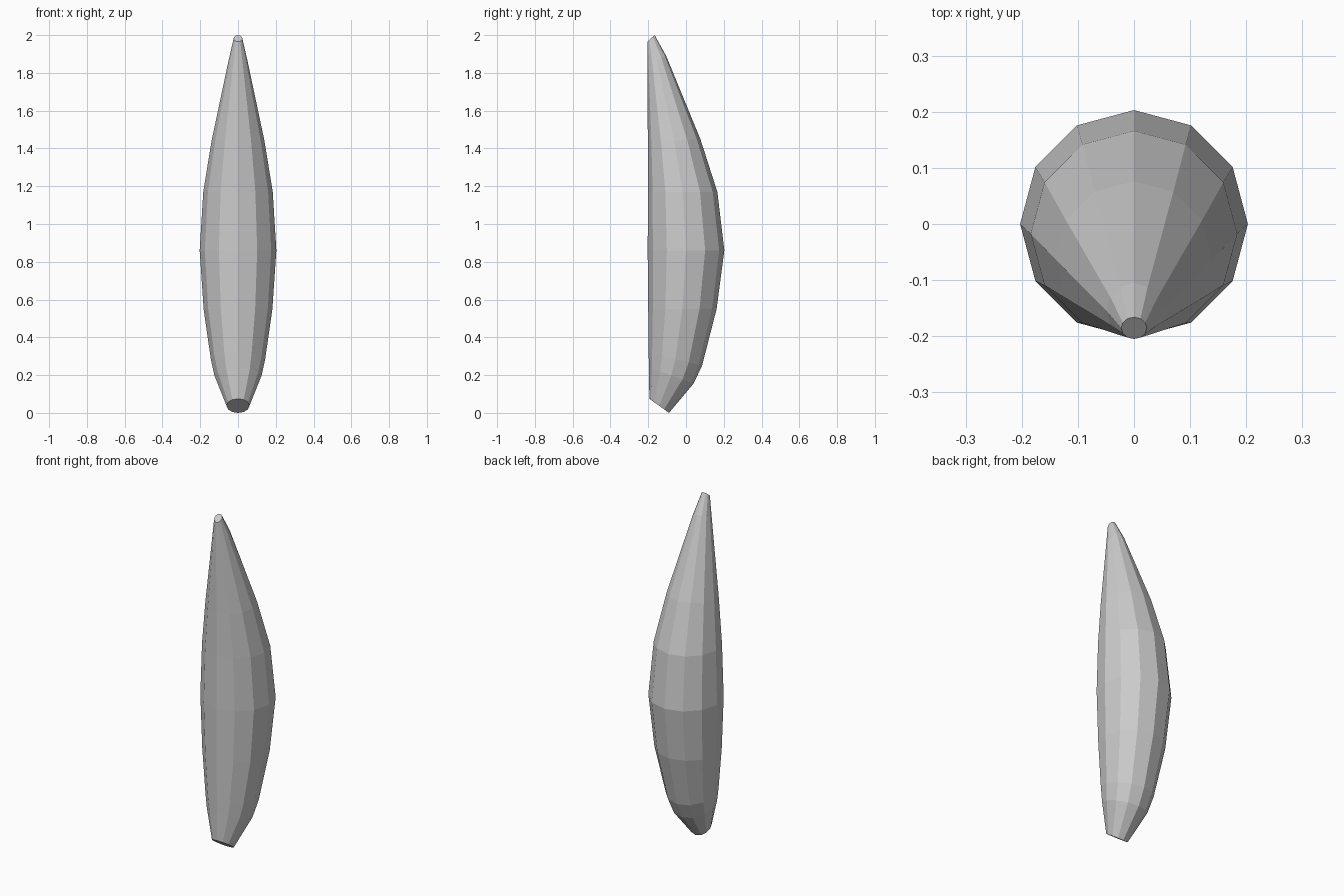
import bpy, bmesh
from math import sin, cos, tau

if "Cube" in bpy.data.objects:
    bpy.data.objects.remove(bpy.data.objects["Cube"])

SIDES = 12
# Each ring: front y, front z, back y, back z, half width
RINGS = [
    (-0.194, 0.075, -0.09, 0.00, 0.061),   # slanted butt
    (-0.196, 0.24, 0.04, 0.155, 0.125),
    (-0.198, 0.32, 0.085, 0.25, 0.144),
    (-0.20, 0.55, 0.162, 0.55, 0.182),
    (-0.203, 0.86, 0.203, 0.86, 0.203),    # widest point
    (-0.201, 1.17, 0.166, 1.17, 0.184),
    (-0.202, 1.43, 0.076, 1.45, 0.140),
    (-0.205, 1.85, -0.105, 1.89, 0.049),
    (-0.205, 1.965, -0.166, 2.00, 0.023),  # slanted tip
]

bm = bmesh.new()


def add_ring(fy, fz, by, bz, w):
    cy, cz, ry, rz = (fy + by) / 2, (fz + bz) / 2, (by - fy) / 2, (bz - fz) / 2
    ring = []
    for i in range(SIDES):
        a = tau * i / SIDES
        ring.append(bm.verts.new((w * cos(a), cy + ry * sin(a), cz + rz * sin(a))))
    return ring


# Bridge the rings into a faceted body and cap both ends
loops = [add_ring(*r) for r in RINGS]
for lo, hi in zip(loops, loops[1:]):
    for i in range(SIDES):
        j = (i + 1) % SIDES
        bm.faces.new((lo[i], lo[j], hi[j], hi[i]))
bm.faces.new(loops[0][::-1])
bm.faces.new(loops[-1])
bmesh.ops.recalc_face_normals(bm, faces=bm.faces)

mesh = bpy.data.meshes.new("tapered_body")
bm.to_mesh(mesh)
bm.free()
body = bpy.data.objects.new("tapered_body", mesh)
bpy.context.collection.objects.link(body)
